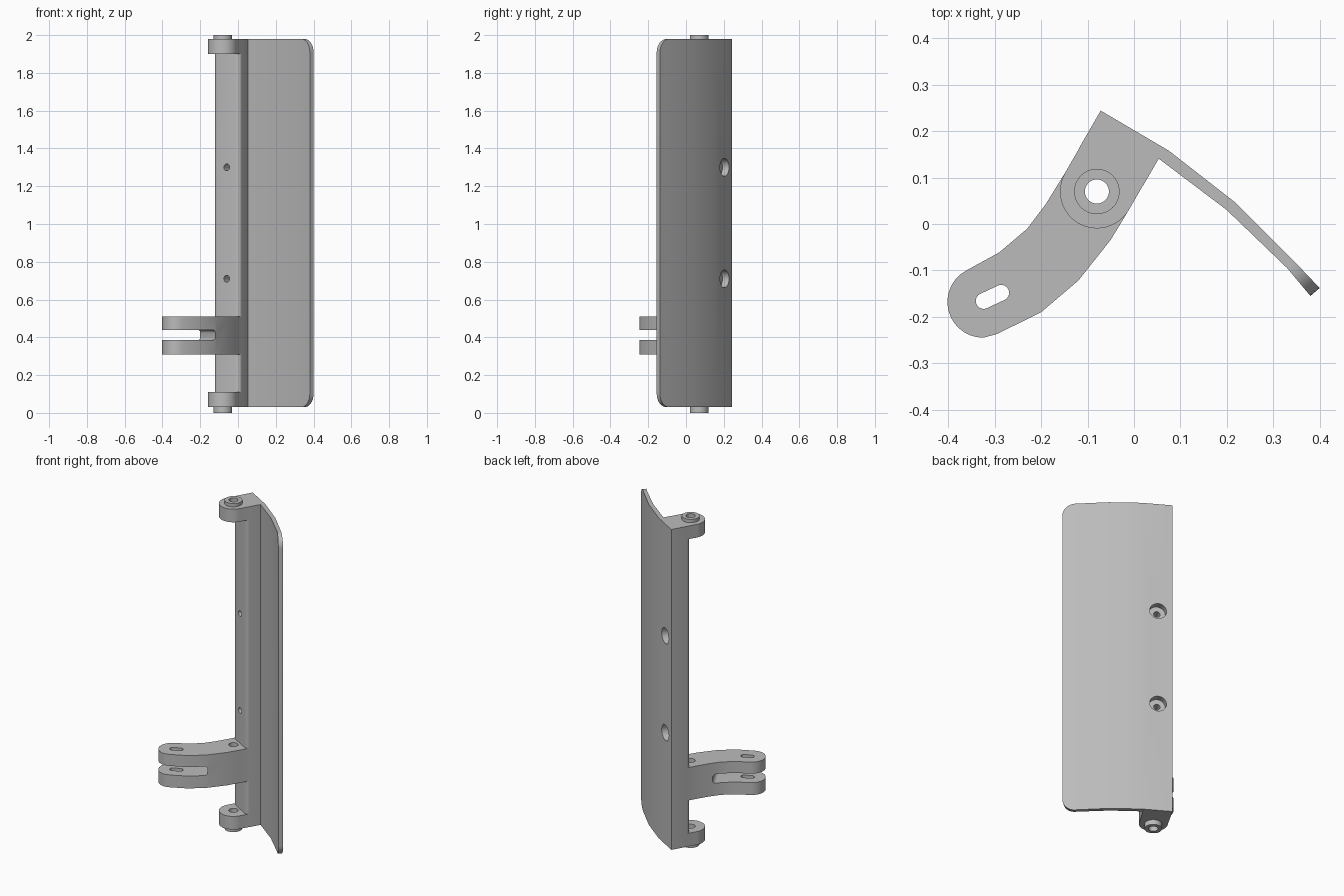
import bpy, bmesh, math
from mathutils import Vector, Matrix

if "Cube" in bpy.data.objects:
    bpy.data.objects.remove(bpy.data.objects["Cube"])

PIVOT = Vector((-0.08, 0.07))
U = Vector((0.5, math.sqrt(0.75)))      # from pivot towards the leaf
V = Vector((math.sqrt(0.75), -0.5))     # across the spine
Z0, Z1 = 0.03, 1.98


def W(v, u):
    """Spine coordinates to world x, y."""
    return tuple(PIVOT + V * v + U * u)


def arc(c, r, a0, a1, n):
    """Points of an arc, angles in degrees."""
    return [(c[0] + r * math.cos(math.radians(a0 + (a1 - a0) * i / n)),
             c[1] + r * math.sin(math.radians(a0 + (a1 - a0) * i / n))) for i in range(n + 1)]


def finish(name, bm):
    bmesh.ops.recalc_face_normals(bm, faces=bm.faces)
    mesh = bpy.data.meshes.new(name)
    bm.to_mesh(mesh)
    bm.free()
    ob = bpy.data.objects.new(name, mesh)
    bpy.context.collection.objects.link(ob)
    return ob


def prism(name, pts, z0, z1, edge=None, radius=0):
    """Extrude an outline; optionally round the top and bottom of one side."""
    bm = bmesh.new()
    lo = [bm.verts.new((x, y, z0)) for x, y in pts]
    hi = [bm.verts.new((x, y, z1)) for x, y in pts]
    n = len(pts)
    bm.faces.new(lo)
    bm.faces.new(hi)
    for i in range(n):
        j = (i + 1) % n
        bm.faces.new((lo[i], lo[j], hi[j], hi[i]))
    if edge:
        i, j = edge
        bmesh.ops.recalc_face_normals(bm, faces=bm.faces)
        rim = [bm.edges.get((ring[i], ring[j])) for ring in (lo, hi)]
        bmesh.ops.bevel(bm, geom=rim, offset=radius, segments=8, profile=0.5, affect='EDGES')
    return finish(name, bm)


def rod(name, r, a, b, n=32):
    """Cylinder between two points."""
    a, b = Vector(a), Vector(b)
    m = Matrix.Translation((a + b) / 2) @ (b - a).to_track_quat('Z', 'Y').to_matrix().to_4x4()
    bm = bmesh.new()
    bmesh.ops.create_cone(bm, cap_ends=True, segments=n, radius1=r, radius2=r,
                          depth=(b - a).length, matrix=m)
    return finish(name, bm)


def combine(body, other, op):
    mod = body.modifiers.new(op, 'BOOLEAN')
    mod.operation, mod.object, mod.solver = op, other, 'EXACT'
    bpy.context.view_layer.objects.active = body
    bpy.ops.object.modifier_apply(modifier=mod.name)
    bpy.data.objects.remove(other, do_unlink=True)


# Curved leaf and spine in one outline, spine corners rounded
f = 0.022
face = 0.04
outline = [W(-0.08, 0.155), (0.075, 0.158), (0.22, 0.045), (0.345, -0.08), (0.40, -0.138),
           (0.38, -0.155), (0.33, -0.095), (0.20, 0.03), W(0.08, 0.128)]
outline += [W(*p) for p in arc((0.08 - f, face + f), f, 0, -90, 5)]
outline += [W(*p) for p in arc((-0.08 + f, face + f), f, -90, -180, 5)]
body = prism("hinge_leaf", outline, Z0, Z1, (4, 5), 0.07)

# End lugs with raised bosses
R = 0.0795
lug = [W(R, 0.12)] + [W(*p) for p in arc((0, 0), R, 0, -180, 24)] + [W(-R, 0.12)]
for z0, z1, b0, b1 in ((Z0, 0.11, 0, 0.07), (1.90, Z1, 1.94, 2.0)):
    combine(body, prism("lug", lug, z0, z1), 'UNION')
    combine(body, rod("boss", 0.049, (*PIVOT, b0), (*PIVOT, b1)), 'UNION')

# Forked lever arm
arm = [W(R, 0.12), W(R, 0), (-0.05, -0.034), (-0.12, -0.122), (-0.20, -0.19), (-0.295, -0.237)]
arm += arc((-0.325, -0.168), 0.077, -90, -240, 14)
arm += [(-0.29, -0.061), (-0.23, -0.01), (-0.19, 0.043), W(-R, 0), W(-R, 0.12)]
lever = prism("lever_arm", arm, 0.31, 0.51)

# Fork gap with a rounded inner end
along = Vector((-0.15, -0.08)).normalized()
side = Vector((-along.y, along.x))
mid = Vector((-0.16, -0.045))
gap = [tuple(mid + along * a + side * s) for a, s in ((0, -0.2), (0, 0.2), (0.4, 0.2), (0.4, -0.2))]
combine(lever, prism("fork_gap", gap, 0.385, 0.44, (0, 1), 0.018), 'DIFFERENCE')

# Oblong hole through the fork
c, d = Vector((-0.305, -0.157)), math.degrees(math.atan2(0.42, 0.9))
off = Vector((math.cos(math.radians(d)), math.sin(math.radians(d)))) * 0.021
oblong = arc(c + off, 0.017, d - 90, d + 90, 10) + arc(c - off, 0.017, d + 90, d + 270, 10)
combine(lever, prism("oblong_hole", oblong, 0.2, 0.6), 'DIFFERENCE')
combine(body, lever, 'UNION')

# Pin bore and two counterbored screw holes
combine(body, rod("pin_bore", 0.026, (*PIVOT, -0.1), (*PIVOT, 2.1)), 'DIFFERENCE')
for z in (0.71, 1.30):
    combine(body, rod("counterbore", 0.047, (*W(0, 0.115), z), (*W(0, 0.25), z)), 'DIFFERENCE')
    combine(body, rod("screw_hole", 0.018, (*W(0, 0), z), (*W(0, 0.2), z), 20), 'DIFFERENCE')

# Plain grey finish
grey = bpy.data.materials.new("grey")
grey.diffuse_color = (0.5, 0.5, 0.5, 1)
grey.use_nodes = True
grey.node_tree.nodes["Principled BSDF"].inputs["Base Color"].default_value = grey.diffuse_color
body.data.materials.clear()
body.data.materials.append(grey)
for p in body.data.polygons:
    p.material_index = 0
bpy.ops.object.select_all(action='DESELECT')
body.select_set(True)
bpy.context.view_layer.objects.active = body
bpy.ops.object.shade_smooth_by_angle(angle=math.radians(30))
